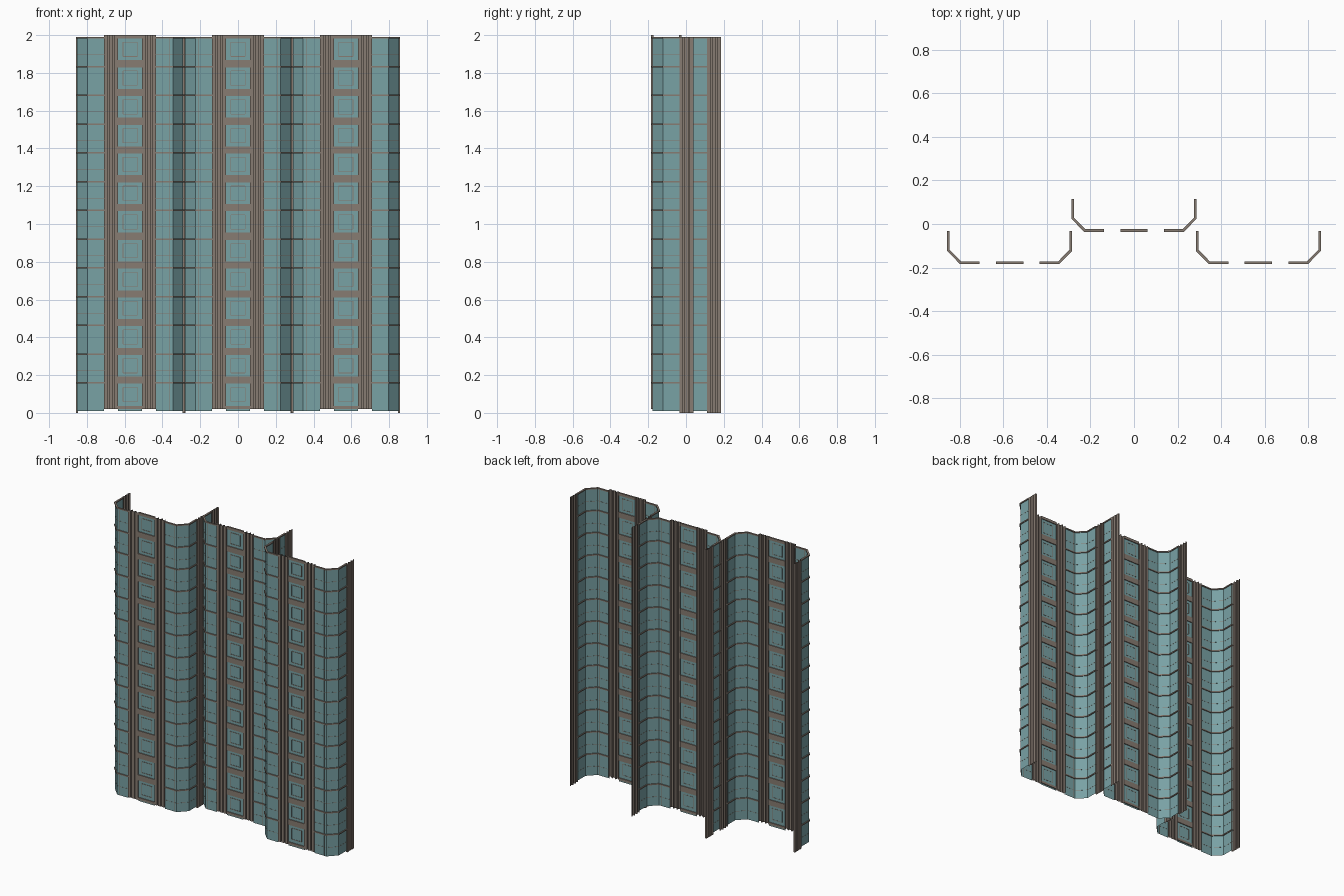
import bpy, bmesh
from mathutils import Vector

if "Cube" in bpy.data.objects:
    bpy.data.objects.remove(bpy.data.objects["Cube"])

FLOORS, Z0, Z1 = 13, 0.01, 1.99
PITCH = (Z1 - Z0) / FLOORS
WIN, COL = 0.063, 0.138              # half widths: window strip, column outer edge
SIDE = [(COL, 0), (0.226, 0), (0.281, 0.056), (0.281, 0.145)]   # half bay plan
CENTRE = [(-WIN, 0), (WIN, 0)]
BAYS = {"left": (-0.571, -0.177), "middle": (0, -0.03), "right": (0.571, -0.177)}


def material(name, col):
    m = bpy.data.materials.new(name)
    m.diffuse_color = (*col, 1)
    m.use_nodes = True
    m.node_tree.nodes["Principled BSDF"].inputs["Base Color"].default_value = m.diffuse_color
    return m


GLASS = material("teal_glass", (0.19, 0.36, 0.375))
METAL = material("brown_metal", (0.245, 0.2, 0.168))


def mirrored(path):
    return [(-x, y) for x, y in reversed(path)]


def offset(path, d):
    """Shift a plan path sideways by d (positive = outward, to the right of travel)."""
    pts = [Vector(p) for p in path]
    norms = []
    for a, b in zip(pts, pts[1:]):
        t = (b - a).normalized()
        norms.append(Vector((t.y, -t.x)))
    out = []
    for i, p in enumerate(pts):
        n0, n1 = norms[max(i - 1, 0)], norms[min(i, len(norms) - 1)]
        m = (n0 + n1).normalized()
        out.append(p + m * d / m.dot(n0))
    return out


def sheet(bm, path, z0, z1):
    """Open vertical sheet along a plan path."""
    lo = [bm.verts.new((x, y, z0)) for x, y in path]
    hi = [bm.verts.new((x, y, z1)) for x, y in path]
    for i in range(len(lo) - 1):
        bm.faces.new((lo[i], lo[i + 1], hi[i + 1], hi[i]))


def band(bm, path, outer, inner, z0, z1):
    """Solid rectangular rail following a plan path."""
    rings = []
    for o, i in zip(offset(path, outer), offset(path, -inner)):
        rings.append([bm.verts.new(c) for c in
                      ((o.x, o.y, z0), (i.x, i.y, z0), (i.x, i.y, z1), (o.x, o.y, z1))])
    for a, b in zip(rings, rings[1:]):
        for k in range(4):
            bm.faces.new((a[k], a[(k + 1) % 4], b[(k + 1) % 4], b[k]))
    bm.faces.new(rings[0][::-1])
    bm.faces.new(rings[-1])


def rib_profile(width, ribs=3, groove=0.007, front=-0.008, back=0.006):
    """Ribbed column section as (along, depth) points."""
    w = (width - groove * (ribs - 1)) / ribs
    pts = []
    for i in range(ribs):
        u = i * (w + groove)
        pts += [(u, back), (u, front), (u + w, front), (u + w, back)]
    return pts


PATHS = (SIDE, CENTRE, mirrored(SIDE))


def build_glass(bm):
    for p in PATHS:
        sheet(bm, p, Z0, Z1)


def build_ledges(bm):
    for k in range(1, FLOORS + 1):
        z = Z0 + k * PITCH
        for p in PATHS:
            band(bm, p, 0.006, 0.006, z - 0.008, z)


def build_mullions(bm):
    for p in (SIDE, mirrored(SIDE)):
        for k in range(FLOORS):
            z = Z0 + (k + 0.4) * PITCH
            band(bm, p, 0.0008, 0.0008, z - 0.001, z + 0.001)
    for s in (-1, 1):
        band(bm, [(s * 0.21 - 0.001, 0), (s * 0.21 + 0.001, 0)], 0.0008, 0.0008, Z0, Z1)


def build_front_columns(bm):
    for s in (-1, 1):
        prof = [(s * (WIN + u), d) for u, d in rib_profile(COL - WIN)]
        sheet(bm, prof[::s], 0.02, 2.0)


def build_rear_columns(bm):
    for s in (-1, 1):
        prof = [(s * (0.281 - d * 0.7), 0.142 + u) for u, d in rib_profile(0.074)]
        sheet(bm, prof[::s], 0.0, 1.99)


def build_spandrels(bm):
    band(bm, CENTRE, 0.006, 0.006, 0.02, 0.036)
    for k in range(1, FLOORS):
        z = Z0 + k * PITCH
        band(bm, CENTRE, 0.006, 0.006, z, z + 0.03)
    band(bm, CENTRE, 0.006, 0.006, Z1 - 0.008, 2.0)


def build_window_frames(bm):
    # thin square frame centred on each window
    r, t = 0.038, 0.0015
    for k in range(FLOORS):
        z = Z0 + k * PITCH + 0.087
        for s in (-1, 1):
            band(bm, [(-r, 0), (r, 0)], 0.002, 0.001, z + s * r - t, z + s * r + t)
            band(bm, [(s * r - t, 0), (s * r + t, 0)], 0.002, 0.001, z - r, z + r)


PARTS = {
    "glass_wall": (build_glass, GLASS),
    "floor_ledges": (build_ledges, METAL),
    "glass_mullions": (build_mullions, METAL),
    "front_columns": (build_front_columns, METAL),
    "rear_columns": (build_rear_columns, METAL),
    "spandrel_bars": (build_spandrels, METAL),
    "window_frames": (build_window_frames, METAL),
}

# build each part once and place it in the three staggered bays
for name, (builder, mat) in PARTS.items():
    bm = bmesh.new()
    builder(bm)
    if name not in ("glass_wall", "front_columns", "rear_columns"):
        bmesh.ops.recalc_face_normals(bm, faces=bm.faces)
    me = bpy.data.meshes.new(name)
    bm.to_mesh(me)
    bm.free()
    me.materials.append(mat)
    for bay, (x, y) in BAYS.items():
        ob = bpy.data.objects.new(f"{bay}_{name}", me)
        ob.location = (x, y, 0)
        bpy.context.collection.objects.link(ob)
